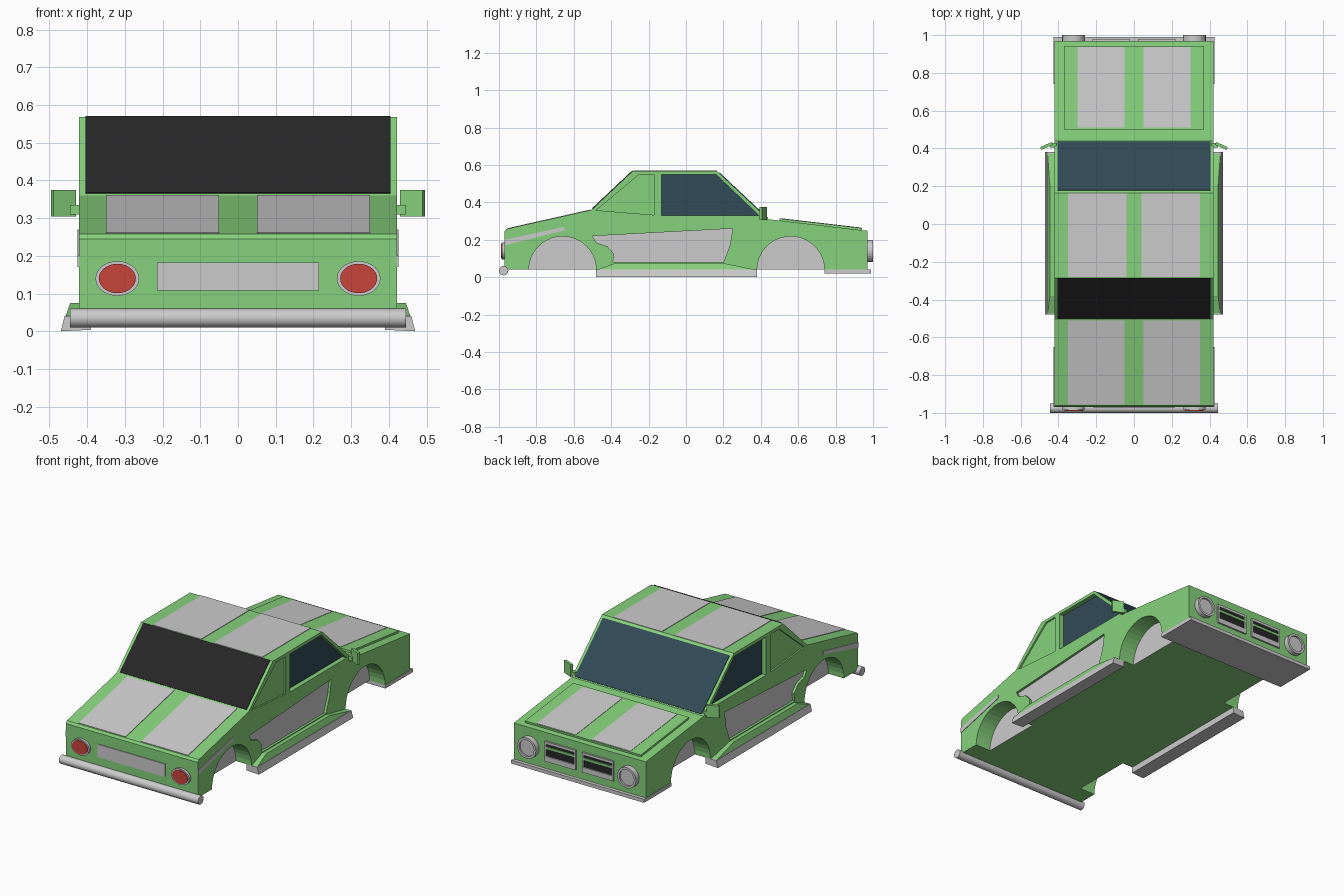
import bpy, bmesh
from math import pi, sin, cos
from mathutils import Vector

if "Cube" in bpy.data.objects:
    bpy.data.objects.remove(bpy.data.objects["Cube"])


def mat(name, rgb):
    m = bpy.data.materials.new(name)
    m.diffuse_color = (*rgb, 1)
    m.use_nodes = True
    m.node_tree.nodes["Principled BSDF"].inputs["Base Color"].default_value = m.diffuse_color
    return m


GREEN = mat("green_paint", (0.24, 0.64, 0.20))
GLASS = mat("blue_glass", (0.03, 0.07, 0.095))
BLACK = mat("black", (0.02, 0.02, 0.02))
RED = mat("red_lens", (0.58, 0.06, 0.045))


def panel(name, loops, a, b, material=None, axis='x'):
    """Extrude outline (first loop) with holes (other loops) from a to b along an axis."""
    cu = bpy.data.curves.new(name, 'CURVE')
    cu.dimensions, cu.fill_mode = '2D', 'BOTH'
    cu.extrude = abs(b - a) / 2
    for pts in loops:
        s = cu.splines.new('POLY')
        s.points.add(len(pts) - 1)
        for p, (u, v) in zip(s.points, pts):
            p.co = (u, v, 0, 1)
        s.use_cyclic_u = True
    tmp = bpy.data.objects.new(name + "_tmp", cu)
    bpy.context.collection.objects.link(tmp)
    dg = bpy.context.evaluated_depsgraph_get()
    me = bpy.data.meshes.new_from_object(tmp.evaluated_get(dg))
    bpy.data.objects.remove(tmp)
    bm = bmesh.new()
    bm.from_mesh(me)
    bmesh.ops.remove_doubles(bm, verts=bm.verts, dist=1e-5)
    bmesh.ops.recalc_face_normals(bm, faces=bm.faces)
    for f in bm.faces:
        f.smooth = False
        f.material_index = 0
    bm.to_mesh(me)
    bm.free()
    me.materials.clear()
    if material:
        me.materials.append(material)
    ob = bpy.data.objects.new(name, me)
    bpy.context.collection.objects.link(ob)
    mid = (a + b) / 2
    ob.location = (mid, 0, 0) if axis == 'x' else (0, mid, 0)
    ob.rotation_euler = (pi / 2, 0, pi / 2 if axis == 'x' else 0)
    return ob


def strip(name, p0, p1, x0, x1, t=0.004, material=None):
    """Thin plate lying on the sloping line p0-p1 of the side profile."""
    p0, p1 = Vector(p0), Vector(p1)
    d = (p1 - p0).normalized()
    n = Vector((-d.y, d.x)) * t
    panel(name, [[p0 - n, p1 - n, p1 + n, p0 + n]], x0, x1, material)


def both(name, loops, a, b, material=None):
    panel(name + "_right", loops, a, b, material)
    panel(name + "_left", loops, -b, -a, material)


def arc(cx, cz, rx, rz, a0, a1, n):
    return [(cx + rx * cos(a0 + (a1 - a0) * i / n), cz + rz * sin(a0 + (a1 - a0) * i / n))
            for i in range(n + 1)]


def ellipse(cx, cz, rx, rz, n=28):
    return arc(cx, cz, rx, rz, 0, 2 * pi, n)[:-1]


def rect(x0, x1, z0, z1):
    return [(x0, z0), (x1, z0), (x1, z1), (x0, z1)]


# body core and side slabs with arches, window and scoop openings
top = [(0.97, 0.04), (0.97, 0.248), (0.44, 0.31), (0.165, 0.568), (-0.285, 0.568),
       (-0.505, 0.36), (-0.96, 0.258), (-0.97, 0.245), (-0.97, 0.04)]
window = [(-0.13, 0.33), (0.39, 0.33), (0.16, 0.55), (-0.13, 0.55)]
quarter = [(-0.48, 0.358), (-0.17, 0.333), (-0.17, 0.55), (-0.25, 0.55)]
scoop = [(-0.50, 0.22), (-0.48, 0.185), (-0.42, 0.165), (-0.385, 0.125), (-0.39, 0.08),
         (0.20, 0.08), (0.235, 0.17), (0.25, 0.26)]
arches = [arc(y, 0.04, 0.18, 0.178, pi, 0, 20) for y in (-0.66, 0.56)]
panel("body_core", [top], -0.32, 0.32, GREEN)
both("body_side", [top + arches[0] + arches[1], window, quarter, scoop], 0.32, 0.422, GREEN)
for arch, tag in zip(arches, ("rear", "front")):
    both(tag + "_wheel_well", [arch], 0.318, 0.323)

# panels set into the side openings
both("side_window", [window], 0.33, 0.395, GLASS)
both("quarter_panel", [quarter], 0.33, 0.413, GREEN)
both("side_scoop", [scoop], 0.33, 0.408)
both("rear_fender_flash", [[(-0.97, 0.17), (-0.65, 0.25), (-0.65, 0.27), (-0.97, 0.20)]],
     0.42, 0.425)

# windscreen and rear window
strip("windscreen", (0.435, 0.315), (0.178, 0.556), -0.405, 0.405, 0.004, GLASS)
strip("rear_window", (-0.285, 0.568), (-0.50, 0.365), -0.405, 0.405, 0.004, BLACK)

# bonnet lid and racing stripes
strip("bonnet_lid", (0.94, 0.254), (0.50, 0.305), -0.37, 0.37, 0.009, GREEN)
for s in (-1, 1):
    tag = "_right" if s > 0 else "_left"
    for name, p0, p1, xa, xb, t in (
            ("bonnet_stripe", (0.935, 0.2545), (0.51, 0.304), 0.05, 0.30, 0.011),
            ("roof_stripe", (0.165, 0.568), (-0.28, 0.568), 0.04, 0.35, 0.003),
            ("boot_stripe", (-0.51, 0.359), (-0.955, 0.259), 0.05, 0.35, 0.003)):
        strip(name + tag, p0, p1, *sorted((s * xa, s * xb)), t)

    # tail lamps and headlamps
    x = s * 0.32
    panel("tail_lamp_rim" + tag, [ellipse(x, 0.14, 0.058, 0.046)], -0.985, -0.96, None, 'y')
    panel("tail_lamp" + tag, [ellipse(x, 0.14, 0.049, 0.039)], -0.989, -0.96, RED, 'y')
    panel("headlamp_rim" + tag, [ellipse(x, 0.14, 0.06, 0.06), ellipse(x, 0.14, 0.047, 0.047)],
          0.96, 1.0, None, 'y')
    panel("headlamp" + tag, [ellipse(x, 0.14, 0.048, 0.048)], 0.96, 0.99, None, 'y')

    # grille: frame, dark slot and a bar
    xa, xb = sorted((s * 0.02, s * 0.22))
    panel("grille_frame" + tag, [rect(xa, xb, 0.085, 0.20),
          rect(xa + 0.01, xb - 0.01, 0.115, 0.185)], 0.96, 0.98, None, 'y')
    panel("grille_slot" + tag, [rect(xa, xb, 0.10, 0.19)], 0.955, 0.973, BLACK, 'y')
    panel("grille_bar" + tag, [rect(xa, xb, 0.155, 0.17)], 0.96, 0.979, GREEN, 'y')

    # door mirror
    bpy.ops.mesh.primitive_cube_add(size=1, location=(s * 0.463, 0.413, 0.34),
                                    rotation=(0, 0, -s * 0.42))
    ob = bpy.context.object
    ob.name = "door_mirror" + tag
    ob.scale = (0.066, 0.016, 0.07)
    ob.data.materials.append(GREEN)
    panel("mirror_arm" + tag, [rect(0.405, 0.43, 0.31, 0.335)],
          *sorted((s * 0.41, s * 0.445)), GREEN)

    # side skirt and sloped sill (sections in x-z)
    panel("side_skirt" + tag, [[(s * 0.39, 0.004), (s * 0.47, 0.0), (s * 0.46, 0.04),
          (s * 0.39, 0.04)]], -0.48, 0.38, None, 'y')
    sill = panel("sill" + tag, [[(s * 0.40, 0.038), (s * 0.458, 0.038), (s * 0.445, 0.075),
                 (s * 0.40, 0.075)]], -0.48, 0.38, GREEN, 'y')
    for v in sill.data.vertices:      # taper both ends of the sill top
        if v.co.y > 0.06:
            v.co.z *= 0.29 / 0.43
            v.co.z += 0.04            # local z points to -y

# number plate, rear bumper and front splitter
panel("rear_plate", [rect(-0.215, 0.215, 0.108, 0.182)], -0.975, -0.96, None, 'y')
bpy.ops.mesh.primitive_cylinder_add(vertices=24, radius=0.025, depth=0.89,
                                    location=(0, -0.975, 0.035), rotation=(0, pi / 2, 0))
bpy.context.object.name = "rear_bumper"
bpy.ops.object.shade_smooth_by_angle()
panel("front_splitter", [rect(0.74, 0.99, 0.02, 0.04)], -0.425, 0.425)
